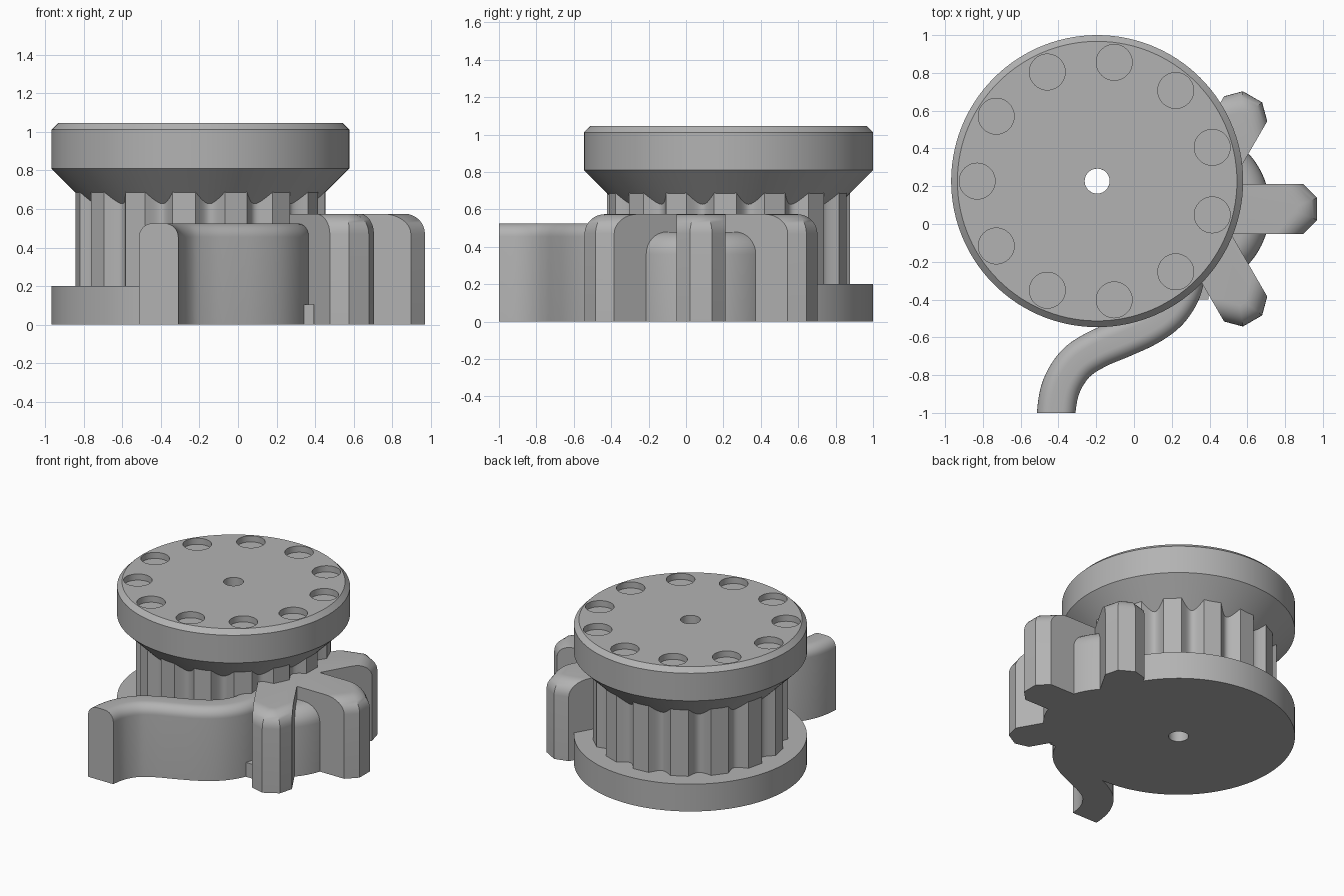
import bpy, bmesh, math
from math import sin, cos, pi, radians
from mathutils import Vector, Matrix

cube = bpy.data.objects.get("Cube")
if cube:
    bpy.data.objects.remove(cube)

GREY = (0.45, 0.45, 0.45, 1)
mat = bpy.data.materials.new("plain grey")
mat.use_nodes = True
mat.diffuse_color = GREY
mat.node_tree.nodes["Principled BSDF"].inputs["Base Color"].default_value = GREY

AXIS = Vector((-0.195, 0.227, 0))   # spool axis
KNOB = Vector((0.285, 0.08, 0))     # thumb wheel axis
R, BORE = 0.773, 0.066
SEG = 120


def loft(name, rings, loop=False):
    """Skin rings of equal length; loop joins the last ring to the first, else cap."""
    bm = bmesh.new()
    vs = [[bm.verts.new(p) for p in ring] for ring in rings]
    n = len(vs[0])
    pairs = list(zip(vs, vs[1:])) + ([(vs[-1], vs[0])] if loop else [])
    for a, b in pairs:
        for i in range(n):
            j = (i + 1) % n
            bm.faces.new((a[i], a[j], b[j], b[i]))
    if not loop:
        bm.faces.new(vs[0])
        bm.faces.new(vs[-1])
    bmesh.ops.recalc_face_normals(bm, faces=bm.faces)
    me = bpy.data.meshes.new(name)
    bm.to_mesh(me)
    bm.free()
    me.materials.append(mat)
    ob = bpy.data.objects.new(name, me)
    bpy.context.collection.objects.link(ob)
    return ob


def smooth(ob):
    bpy.ops.object.select_all(action='DESELECT')
    ob.select_set(True)
    bpy.context.view_layer.objects.active = ob
    bpy.ops.object.shade_smooth_by_angle(angle=radians(30))


def circle(r, z, centre=AXIS, n=SEG):
    return [centre + Vector((r * cos(2 * pi * i / n), r * sin(2 * pi * i / n), z))
            for i in range(n)]


def lathe(name, profile):
    return loft(name, [circle(r, z) for r, z in profile], loop=True)


def fillet(radius, steps=8):
    """Pairs (inset, drop) round a quarter circle, from the wall to the top."""
    return [(radius * (1 - cos(t)), radius * (1 - sin(t)))
            for t in (pi / 2 * i / steps for i in range(steps + 1))]


# Flanges of the spool
base = lathe("base_flange", [(BORE, 0), (R, 0), (R, 0.2), (BORE, 0.2)])
smooth(base)
top = lathe("top_flange", [(BORE, 0.537), (0.5, 0.537), (R, 0.81), (R, 1.012),
                           (R - 0.033, 1.045), (BORE, 1.045)])

# Ring of shallow round pockets in the top flange
for k in range(11):
    a = pi + 2 * pi * k / 11
    c = AXIS + 0.635 * Vector((cos(a), sin(a), 0))
    cutter = loft("pocket_cutter", [circle(0.095, 1.0, c, 40), circle(0.095, 1.2, c, 40)])
    cutter.hide_render = True
    mod = top.modifiers.new("pocket", 'BOOLEAN')
    mod.operation, mod.solver, mod.object = 'DIFFERENCE', 'EXACT', cutter
dg = bpy.context.evaluated_depsgraph_get()
top.data = bpy.data.meshes.new_from_object(top.evaluated_get(dg))
top.modifiers.clear()
for ob in [o for o in bpy.data.objects if o.name.startswith("pocket_cutter")]:
    bpy.data.objects.remove(ob)
smooth(top)

# Fluted core: flat lands with rounded grooves
outline = []
TEETH, LAND, DEPTH = 15, 0.44, 0.06
pitch = 2 * pi / TEETH
for k in range(TEETH):
    mid = radians(-97.5) + k * pitch
    outline.append((mid - LAND * pitch / 2, 0.65))
    for i in range(10):
        t = i / 10
        outline.append((mid + pitch * (LAND / 2 + (1 - LAND) * t),
                        0.65 - DEPTH * sin(pi * t)))


def core_ring(z, bore=False):
    return [AXIS + Vector((cos(a), sin(a), 0)) * (BORE if bore else r) + Vector((0, 0, z))
            for a, r in outline]


core = loft("fluted_core", [core_ring(0.1, True), core_ring(0.1),
                            core_ring(0.74), core_ring(0.74, True)], loop=True)
smooth(core)

# Three fingers of the thumb wheel, rounded over at the tip
TIP, HALF, CHAMFER, HIGH = 0.685, 0.132, 0.073, 0.575


def finger_ring(d, z):
    flat = HALF - CHAMFER - d * (math.sqrt(2) - 1)
    side = TIP - CHAMFER - d * math.sqrt(2)
    pts = [(0, -HALF), (side, -HALF), (TIP - d, -flat),
           (TIP - d, flat), (side, HALF), (0, HALF)]
    return [Vector((x, y, z)) for x, y in pts]


for label, deg in (("front", -60), ("middle", 0), ("back", 60)):
    rings = [finger_ring(0, 0)]
    rings += [finger_ring(d, HIGH - drop) for d, drop in fillet(0.105)]
    finger = loft(label + "_finger", rings)
    finger.data.transform(Matrix.Translation(KNOB) @ Matrix.Rotation(radians(deg), 4, 'Z'))
    smooth(finger)

# Rounded hub sector between the fingers
HUB, HUB_HIGH = 0.435, 0.48


def hub_ring(r, z):
    arc = [radians(-60 + 3 * i) for i in range(41)]
    return [KNOB + Vector((0, 0, z))] + [KNOB + Vector((r * cos(a), r * sin(a), z)) for a in arc]


hub = loft("wheel_hub", [hub_ring(HUB, 0)] +
           [hub_ring(HUB - d, HUB_HIGH - drop) for d, drop in fillet(0.12)])
smooth(hub)

# Small web between the arm and the front finger
loft("web", [[Vector((x, y, z)) for x, y in
              ((0.3, -0.4), (0.395, -0.4), (0.395, -0.3), (0.3, -0.3))] for z in (0, 0.105)])

# S-shaped arm: rounded section swept along a smooth path
path = [Vector((x, y, 0)) for x, y in
        ((-0.41, -1.13), (-0.412, -1), (-0.385, -0.86), (-0.31, -0.74), (-0.2, -0.665),
         (-0.06, -0.605), (0.07, -0.545), (0.17, -0.475), (0.235, -0.39), (0.268, -0.3),
         (0.275, -0.2), (0.275, -0.1), (0.275, 0))]
ARM_HALF, ARM_HIGH = 0.102, 0.525
right = [(ARM_HALF - d, ARM_HIGH - drop) for d, drop in fillet(0.07)]
section = [(-ARM_HALF, 0), (ARM_HALF, 0)] + right + [(-x, z) for x, z in reversed(right)]


def spline(p, t):
    """Catmull-Rom point and direction."""
    a, b, c, d = p
    k1, k2, k3 = c - a, 2 * a - 5 * b + 4 * c - d, 3 * b - a - 3 * c + d
    return b + (k1 * t + k2 * t * t + k3 * t ** 3) / 2, (k1 + 2 * k2 * t + 3 * k3 * t * t).normalized()


rings = []
for s in range(len(path) - 3):
    for i in range(5):
        pos, tan = spline(path[s:s + 4], i / 5)
        if not rings:
            tan = Vector((0, 1, 0))
        side = Vector((tan.y, -tan.x, 0))
        rings.append([pos + side * x + Vector((0, 0, z)) for x, z in section])
smooth(loft("curved_arm", rings))
